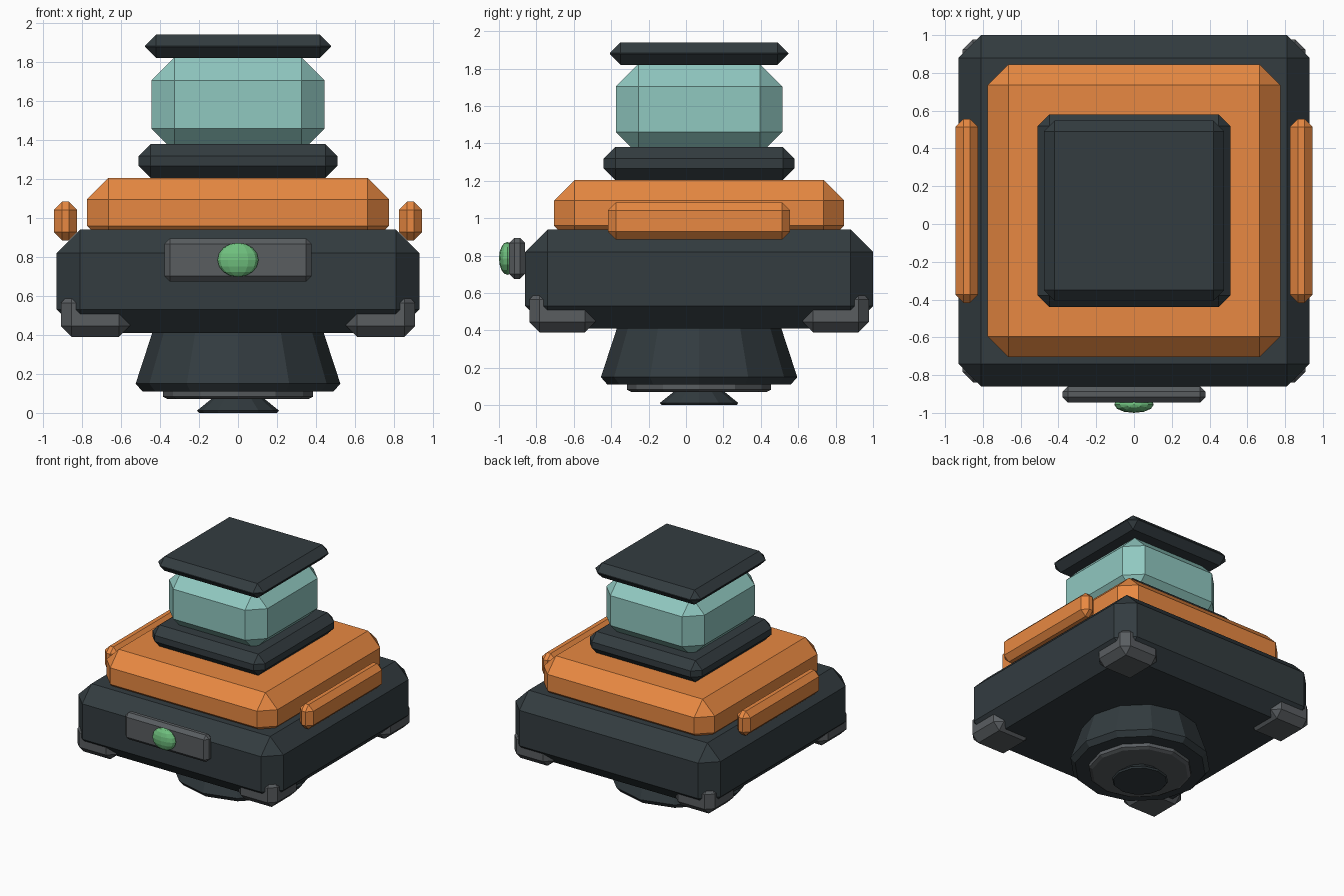
import bpy, bmesh, math
from mathutils import Matrix, Vector

if "Cube" in bpy.data.objects:
    bpy.data.objects.remove(bpy.data.objects["Cube"])


def material(name, rgb):
    m = bpy.data.materials.new(name)
    m.diffuse_color = (*rgb, 1.0)
    m.use_nodes = True
    m.node_tree.nodes["Principled BSDF"].inputs["Base Color"].default_value = m.diffuse_color
    return m


DARK = material("dark_panel", (0.033, 0.045, 0.051))
ORANGE = material("orange_paint", (0.81, 0.25, 0.054))
GLASS = material("teal_glass", (0.28, 0.58, 0.53))
GREY = material("mid_grey", (0.10, 0.11, 0.118))
GREEN = material("green_light", (0.16, 0.53, 0.21))

CY = 0.07  # front-to-back centre of the hull


def finish(name, bm, mat):
    bmesh.ops.recalc_face_normals(bm, faces=bm.faces[:])
    me = bpy.data.meshes.new(name)
    bm.to_mesh(me)
    bm.free()
    me.materials.append(mat)
    ob = bpy.data.objects.new(name, me)
    bpy.context.collection.objects.link(ob)
    return ob


def box(name, x, y, z, bevel, mat):
    """Chamfered box from (min, max) ranges."""
    lo, hi = Vector((x[0], y[0], z[0])), Vector((x[1], y[1], z[1]))
    bm = bmesh.new()
    bmesh.ops.create_cube(bm, size=1.0, matrix=Matrix.Translation((lo + hi) / 2)
                          @ Matrix.Diagonal((*(hi - lo), 1.0)))
    bmesh.ops.bevel(bm, geom=bm.edges[:], offset=bevel, offset_type='OFFSET',
                    segments=1, profile=0.5, affect='EDGES')
    return finish(name, bm, mat)


def lathe(name, profile, mat, sides=12):
    """Closed turned shape around the hull axis from (radius, z) points."""
    bm = bmesh.new()
    rings = []
    for r, z in profile:
        rings.append([bm.verts.new((r * math.cos(2 * math.pi * i / sides),
                                    CY + r * math.sin(2 * math.pi * i / sides), z))
                      for i in range(sides)])
    for a, b in zip(rings, rings[1:]):
        for i in range(sides):
            j = (i + 1) % sides
            bm.faces.new((a[i], a[j], b[j], b[i]))
    bm.faces.new(rings[0])
    bm.faces.new(rings[-1])
    return finish(name, bm, mat)


# Stacked hull and cabin
box("hull", (-0.93, 0.93), (-0.86, 1.0), (0.41, 0.94), 0.12, DARK)
box("upper_deck", (-0.775, 0.775), (-0.705, 0.845), (0.85, 1.205), 0.11, ORANGE)
box("cabin_collar", (-0.51, 0.51), (-0.44, 0.58), (1.205, 1.38), 0.062, DARK)
box("cabin_glass", (-0.445, 0.445), (-0.375, 0.515), (1.34, 1.825), 0.12, GLASS)
box("cabin_roof", (-0.477, 0.477), (-0.407, 0.547), (1.82, 1.94), 0.057, DARK)

# Side rails and corner guards, mirrored
for sx, side in ((-1, "left"), (1, "right")):
    box(f"{side}_rail", sorted((sx * 0.825, sx * 0.945)), (-0.417, 0.557),
        (0.885, 1.085), 0.043, ORANGE)
    for sy, end in ((-1, "front"), (1, "back")):
        box(f"{end}_{side}_corner_guard", sorted((sx * 0.555, sx * 0.908)),
            sorted((CY + sy * 0.555, CY + sy * 0.908)), (0.39, 0.62), 0.055, GREY)

# Front plate with its light
box("front_plate", (-0.378, 0.378), (-0.945, -0.86), (0.675, 0.895), 0.028, GREY)
bm = bmesh.new()
bmesh.ops.create_uvsphere(bm, u_segments=12, v_segments=8, radius=1.0,
                          matrix=Matrix.Translation((0, -0.955, 0.785))
                          @ Matrix.Diagonal((0.105, 0.045, 0.088, 1.0)))
finish("front_light", bm, GREEN)

# Thruster underneath
lathe("thruster_bell", [(0.49, 0.11), (0.525, 0.15), (0.44, 0.41), (0.425, 0.456)], DARK)
lathe("thruster_ring", [(0.36, 0.07), (0.385, 0.083), (0.385, 0.12)], GREY)
lathe("thruster_nozzle", [(0.2, 0.0), (0.21, 0.012), (0.138, 0.07), (0.13, 0.09)], DARK)
